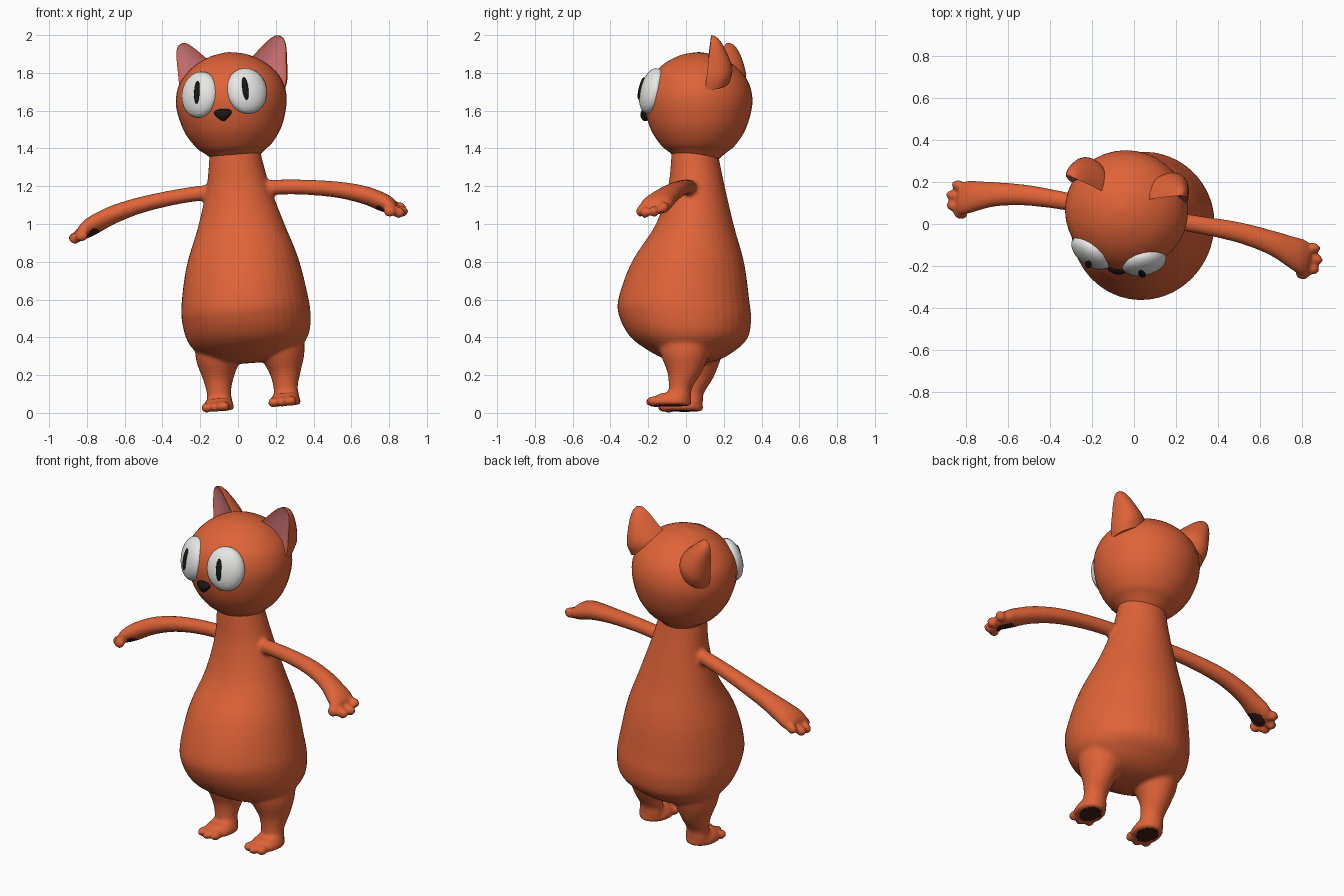
import bpy, bmesh, math
from mathutils import Vector, Matrix

if "Cube" in bpy.data.objects:
    bpy.data.objects.remove(bpy.data.objects["Cube"])

# The figure is built symmetric, then turned and leaned as a whole
POSE = (Matrix.Translation((0.085, 0, 0)) @ Matrix.Rotation(math.radians(-10), 4, 'Z')
        @ Matrix.Rotation(math.radians(-4.5), 4, 'Y'))


def material(name, rgb):
    m = bpy.data.materials.new(name)
    m.diffuse_color = (*rgb, 1)
    m.use_nodes = True
    m.node_tree.nodes["Principled BSDF"].inputs["Base Color"].default_value = m.diffuse_color
    return m


ORANGE = material("orange_fur", (0.74, 0.125, 0.04))
PINK = material("pink_ear", (0.60, 0.17, 0.18))
WHITE = material("eye_white", (0.80, 0.80, 0.78))
BLACK = material("black", (0.008, 0.008, 0.008))
PAD = material("dark_pad", (0.05, 0.014, 0.008))


def finish(bm, name, mats, angle=60):
    bmesh.ops.recalc_face_normals(bm, faces=bm.faces)
    me = bpy.data.meshes.new(name)
    bm.to_mesh(me)
    bm.free()
    for m in mats:
        me.materials.append(m)
    ob = bpy.data.objects.new(name, me)
    bpy.context.collection.objects.link(ob)
    ob.matrix_world = POSE
    smooth(ob, angle)
    return ob


def smooth(ob, angle=60):
    bpy.ops.object.select_all(action='DESELECT')
    ob.select_set(True)
    bpy.context.view_layer.objects.active = ob
    bpy.ops.object.shade_smooth_by_angle(angle=math.radians(angle))


def spline(keys, steps=4):
    """Smooth in-between rows through the key rows."""
    out = []
    for i in range(len(keys) - 1):
        p = [keys[max(0, min(len(keys) - 1, i + k))] for k in (-1, 0, 1, 2)]
        for j in range(steps):
            t = j / steps
            out.append([0.5 * (2 * b + (c - a) * t + (2 * a - 5 * b + 4 * c - d) * t * t
                               + (3 * b - a - 3 * c + d) * t ** 3) for a, b, c, d in zip(*p)])
    return out + [list(keys[-1])]


def bridge(bm, rings):
    n = len(rings[0])
    sides = [[bm.faces.new((r[i], r[(i + 1) % n], s[(i + 1) % n], s[i])) for i in range(n)]
             for r, s in zip(rings, rings[1:])]
    bm.faces.new(rings[0])
    bm.faces.new(rings[-1])
    return sides


def tube(bm, keys, u, v, n=28):
    """Loft ellipses; each key is x, y, z, radius along u, radius along v."""
    u, v = Vector(u), Vector(v)
    rings = []
    for x, y, z, a, b in spline(keys):
        angs = [2 * math.pi * i / n for i in range(n)]
        rings.append([bm.verts.new(Vector((x, y, z)) + u * max(a, .002) * math.cos(t)
                                   + v * max(b, .002) * math.sin(t)) for t in angs])
    bridge(bm, rings)


def ball(bm, loc, rad, rot=Matrix.Identity(4), seg=24):
    m = Matrix.Translation(loc) @ rot @ Matrix.Diagonal((*rad, 1))
    return bmesh.ops.create_uvsphere(bm, u_segments=seg, v_segments=seg // 2,
                                     radius=1, matrix=m)['verts']


X, Y, Z = (1, 0, 0), (0, 1, 0), (0, 0, 1)

# Pear-shaped body
bm = bmesh.new()
tube(bm, [(0, .02, .265, .06, .06), (0, .025, .285, .19, .14), (0, .02, .33, .27, .225),
          (0, .01, .40, .322, .31), (0, -.01, .50, .34, .348), (0, -.02, .60, .335, .347),
          (0, 0, .80, .297, .297), (0, .034, 1.0, .228, .205), (0, .04, 1.2, .168, .15),
          (0, .03, 1.36, .138, .125), (0, .03, 1.42, .13, .12)], X, Y, 40)
for s in (-1, 1):
    # Leg and foot with three toes
    tube(bm, [(s * .16, .02, .42, .13, .16), (s * .172, .02, .30, .118, .13),
              (s * .18, .02, .20, .082, .09), (s * .18, 0, .12, .064, .062),
              (s * .18, -.005, .07, .07, .062), (s * .18, -.01, .028, .07, .058)], X, Y)
    tube(bm, [(s * .18, -.045, .024, .07, .095), (s * .18, -.05, .035, .082, .11),
              (s * .18, -.05, .06, .078, .105), (s * .18, -.035, .09, .06, .07)], X, Y)
    for dx, y in ((-.05, -.135), (0, -.15), (.05, -.135)):
        ball(bm, (s * .18 + dx, y, .045), (.026, .036, .027), seg=16)
    # Arm and paw with curled fingers
    tube(bm, [(s * .06, .03, 1.185, .04, .042), (s * .28, .035, 1.178, .042, .04),
              (s * .50, .033, 1.15, .049, .043), (s * .66, .012, 1.11, .058, .05),
              (s * .76, -.015, 1.068, .074, .055), (s * .82, -.032, 1.04, .084, .05),
              (s * .855, -.04, 1.022, .068, .034)], Y, Z, 24)
    for x, y, z in ((.862, .022, 1.022), (.882, -.03, 1.0), (.872, -.08, .995),
                    (.83, -.112, 1.005)):
        ball(bm, (s * x, y, z), (.034, .025, .03), seg=16)
skin = finish(bm, "body_with_limbs", [ORANGE, PAD])

# Fuse the limbs into one skin with soft joins
rm = skin.modifiers.new("fuse", 'REMESH')
rm.mode, rm.voxel_size = 'VOXEL', 0.0105
sm = skin.modifiers.new("soften", 'SMOOTH')
sm.factor, sm.iterations = 0.5, 5
for mod in ("fuse", "soften"):
    bpy.context.view_layer.objects.active = skin
    bpy.ops.object.modifier_apply(modifier=mod)
if not skin.data.materials:
    for m in (ORANGE, PAD):
        skin.data.materials.append(m)
# Dark pads on soles and palms
for f in skin.data.polygons:
    c, n = f.center, f.normal
    ax = abs(c.x)
    sole = c.z < .06 and n.z < -.6 and ((ax - .18) / .056) ** 2 + ((c.y + .04) / .078) ** 2 < 1
    palm = (ax > .7 and n.z < -.25
            and ((ax - .795) / .05) ** 2 + ((c.y + .04) / .052) ** 2 < 1)
    f.material_index = 1 if sole or palm else 0
smooth(skin)

# Head
bm = bmesh.new()
HEAD = [(1.345, .11), (1.385, .155), (1.42, .198), (1.50, .252), (1.60, .284), (1.68, .29),
        (1.76, .268), (1.82, .222), (1.865, .165), (1.9, .09), (1.915, .01)]
tube(bm, [(0, .043, z, r * 1.01, r * .985) for z, r in HEAD], X, Y, 36)
finish(bm, "head", [ORANGE])

# Ears: D-shaped sections with a hollow pink front
for s, side in ((-1, "left"), (1, "right")):
    bm = bmesh.new()
    base, tip = Vector((.185, .12, 1.80)), Vector((.268, .155, 1.98))
    wide = Vector((.9, .14, -.43)).normalized()
    section = [(-.84, .06), (-.4, .2), (.4, .2), (.84, .06)]
    section += [(math.cos(a), math.sin(a)) for a in [math.pi * i / 12 for i in range(13)]]
    rings = []
    for t, w, d in spline([(-.3, .125, .13), (0, .115, .14), (.35, .087, .115),
                           (.7, .058, .075), (.92, .033, .04), (1, .012, .014)], 3):
        ring = []
        for u, v in section:
            p = base.lerp(tip, t) + wide * u * w + Vector((.1, 1, 0)) * v * d
            ring.append(bm.verts.new((p.x * s, p.y, p.z)))
        rings.append(ring)
    for row in bridge(bm, rings)[:-2]:
        for f in row[:3]:
            f.material_index = 1
    finish(bm, side + "_ear", [ORANGE, PINK], 50)

    # Eye with a slit pupil lying on its surface
    rot = Matrix.Rotation(math.radians(24 * s), 4, 'Z') @ Matrix.Rotation(math.radians(-13), 4, 'X')
    eye = Vector((s * .126, -.183, 1.70))
    bm = bmesh.new()
    ball(bm, eye, (.110, .062, .124), rot)
    finish(bm, side + "_eye", [WHITE])
    bm = bmesh.new()
    ball(bm, eye + rot.to_3x3() @ Vector((-s * .02, -.056, 0)), (.017, .014, .062), rot, 20)
    finish(bm, side + "_pupil", [BLACK])

# Nose, wide above and narrow below
bm = bmesh.new()
for v in ball(bm, (0, 0, 0), (.042, .026, .033), seg=20):
    v.co.x *= 1 + .6 * v.co.z / .033
    v.co += Vector((0, -.24, 1.582))
finish(bm, "nose", [BLACK])
